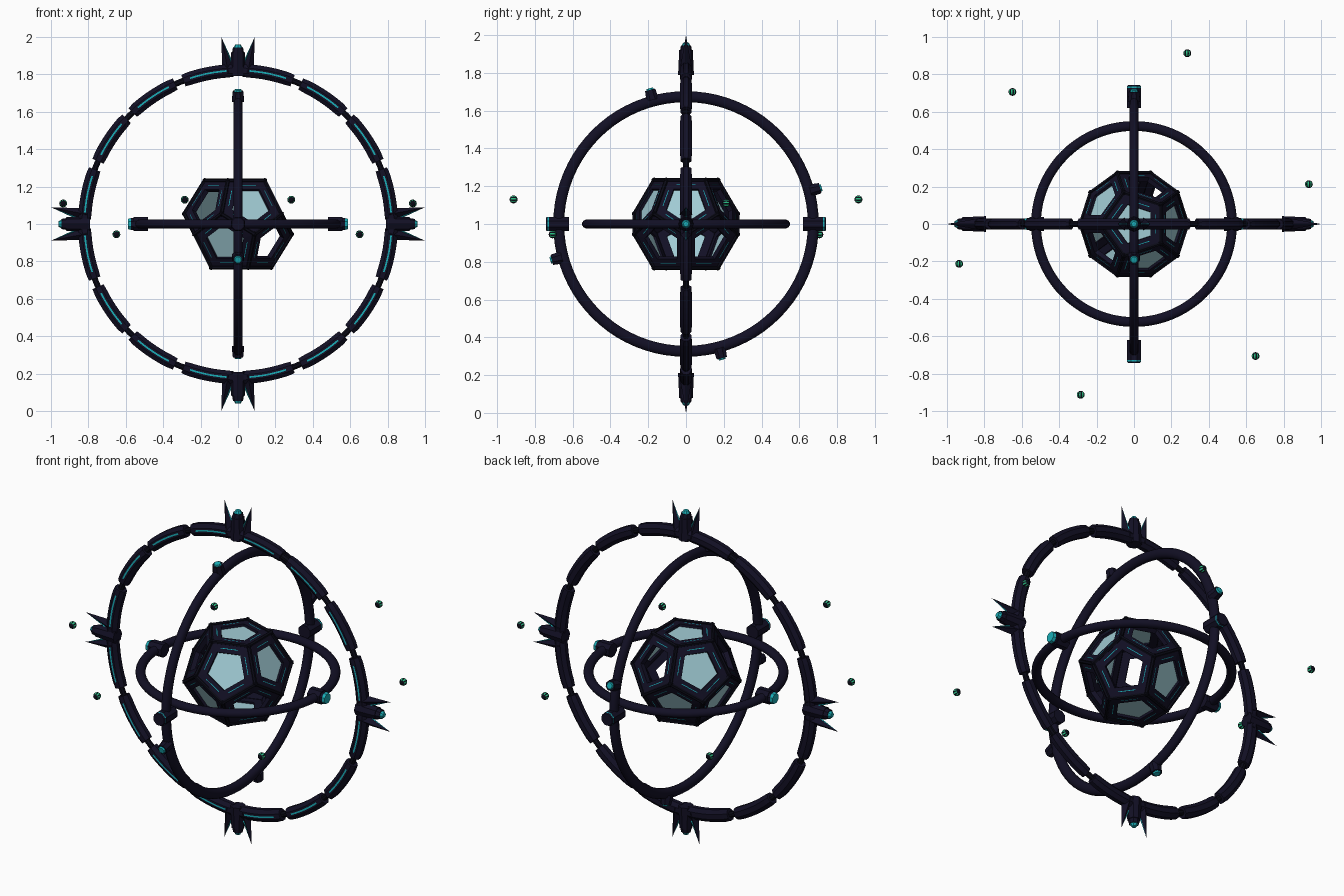
import bpy, bmesh, math
from mathutils import Matrix, Vector

if "Cube" in bpy.data.objects:
    bpy.data.objects.remove(bpy.data.objects["Cube"])

def material(name, rgb):
    m = bpy.data.materials.new(name)
    m.diffuse_color = (*rgb, 1)
    m.use_nodes = True
    m.node_tree.nodes["Principled BSDF"].inputs["Base Color"].default_value = m.diffuse_color
    return m

NAVY = material("dark navy", (0.006, 0.005, 0.018))
BLACK = material("near black", (0.003, 0.003, 0.008))
TEAL = material("glowing teal", (0.01, 0.42, 0.47))
GLASS = material("pale glass", (0.36, 0.61, 0.67))
GREEN = material("bright green", (0.02, 0.52, 0.22))

CENTRE = Matrix.Translation((0, 0, 1))
TO_XZ = Matrix.Rotation(math.pi / 2, 4, 'X')
TO_YZ = Matrix(((0, 0, 1, 0), (1, 0, 0, 0), (0, 1, 0, 0), (0, 0, 0, 1)))

def finish(name, bm, mats, matrix=Matrix(), smooth=False):
    bmesh.ops.recalc_face_normals(bm, faces=bm.faces)
    bm.transform(CENTRE @ matrix)
    me = bpy.data.meshes.new(name)
    bm.to_mesh(me)
    bm.free()
    for m in mats:
        me.materials.append(m)
    ob = bpy.data.objects.new(name, me)
    bpy.context.collection.objects.link(ob)
    if smooth:
        bpy.ops.object.select_all(action='DESELECT')
        ob.select_set(True)
        bpy.context.view_layer.objects.active = ob
        bpy.ops.object.shade_smooth_by_angle(angle=math.radians(35))
    return ob

def sweep(bm, R, ra, rz, a0, a1, steps, sides, taper=1.0):
    """Tube bent round the local z axis; closed when it spans a full turn."""
    closed = abs(a1 - a0) > 359.9
    rings = []
    for i in range(steps if closed else steps + 1):
        a = math.radians(a0 + (a1 - a0) * i / steps)
        k = taper if not closed and i in (0, steps) else 1.0
        ring = []
        for j in range(sides):
            t = 2 * math.pi * (j + 0.5) / sides
            r = R + ra * k * math.cos(t)
            ring.append(bm.verts.new((r * math.cos(a), r * math.sin(a), rz * k * math.sin(t))))
        rings.append(ring)
    for i in range(steps):
        p, q = rings[i], rings[(i + 1) % len(rings)]
        for j in range(sides):
            n = (j + 1) % sides
            bm.faces.new((p[j], p[n], q[n], q[j]))
    if not closed:
        bm.faces.new(rings[0])
        bm.faces.new(rings[-1])

def rod(bm, p, q, r0, r1, sides, mat=0, spin=0.0):
    """Tapered rod from p to q."""
    p, q = Vector(p), Vector(q)
    d = q - p
    m = Matrix.Translation((p + q) / 2) @ d.to_track_quat('Z', 'Y').to_matrix().to_4x4() @ Matrix.Rotation(spin, 4, 'Z')
    v = bmesh.ops.create_cone(bm, cap_ends=True, segments=sides, radius1=r0, radius2=r1,
                              depth=d.length, matrix=m)["verts"]
    for f in {f for x in v for f in x.link_faces}:
        f.material_index = mat

# Outer ring: thin core, sixteen armour segments, front light strips
bm = bmesh.new()
sweep(bm, 0.82, 0.017, 0.017, 0, 360, 96, 8)
finish("outer_ring_core", bm, [BLACK], TO_XZ, True)
bm, lights = bmesh.new(), bmesh.new()
for k in range(16):
    a = 11.25 + 22.5 * k
    sweep(bm, 0.82, 0.038, 0.033, a - 9.6, a + 9.6, 8, 8, 0.92)
    edge = [[lights.verts.new((r * math.cos(t), r * math.sin(t), 0.0325))
             for t in (math.radians(a - 7 + 14 * i / 6) for i in range(7))] for r in (0.816, 0.825)]
    for i in range(6):
        lights.faces.new((edge[0][i], edge[1][i], edge[1][i + 1], edge[0][i + 1]))
finish("outer_ring_segments", bm, [NAVY], TO_XZ)
finish("outer_ring_lights", lights, [TEAL], TO_XZ)

# Spires at the four points of the outer ring
for k in range(4):
    bm = bmesh.new()
    rod(bm, (0, 0, 0.79), (0, 0, 0.92), 0.042, 0.036, 8)
    rod(bm, (0, 0, 0.92), (0, 0, 0.945), 0.031, 0.027, 8)
    rod(bm, (0, 0, 0.945), (0, 0, 0.96), 0.023, 0.014, 8, 1)
    for s in (-1, 1):
        rod(bm, (s * 0.052, 0, 0.81), (s * 0.088, 0, 1.0), 0.034, 0.0, 4)
        rod(bm, (s * 0.026, 0, 0.85), (s * 0.086, 0, 0.99), 0.005, 0.001, 4, 1)
    finish("spire_%d" % (k + 1), bm, [NAVY, TEAL], Matrix.Rotation(k * math.pi / 2, 4, 'Y'))

# Middle and inner rings
bm = bmesh.new()
sweep(bm, 0.674, 0.03, 0.025, 0, 360, 80, 12)
finish("middle_ring", bm, [NAVY], TO_YZ, True)
bm = bmesh.new()
sweep(bm, 0.524, 0.027, 0.024, 0, 360, 80, 12)
finish("inner_ring", bm, [NAVY], Matrix(), True)

# Small nodes on the middle ring
for k in range(4):
    bm = bmesh.new()
    rod(bm, (0.68, 0, 0), (0.735, 0, 0), 0.036, 0.03, 8, 0, math.pi / 8)
    rod(bm, (0.735, 0, 0), (0.744, 0, 0), 0.022, 0.018, 8, 1, math.pi / 8)
    finish("ring_node_%d" % (k + 1), bm, [NAVY, TEAL],
           TO_YZ @ Matrix.Rotation(math.radians(15 + 90 * k), 4, 'Z'))

# Pivot housings: front and back on the middle ring, left and right on the inner ring
for s, side in ((-1, "a"), (1, "b")):
    bm = bmesh.new()
    rod(bm, (0, s * 0.62, 0), (0, s * 0.726, 0), 0.041, 0.041, 8, 0, math.pi / 8)
    rod(bm, (0, s * 0.726, 0), (0, s * 0.734, 0), 0.0405, 0.0405, 8, 1, math.pi / 8)
    rod(bm, (0, s * 0.734, 0), (0, s * 0.742, 0), 0.041, 0.036, 8, 0, math.pi / 8)
    finish("middle_pivot_" + side, bm, [NAVY, TEAL])
    bm = bmesh.new()
    rod(bm, (s * 0.48, 0, 0), (s * 0.558, 0, 0), 0.041, 0.041, 8, 0, math.pi / 8)
    rod(bm, (s * 0.558, 0, 0), (s * 0.572, 0, 0), 0.034, 0.034, 8, 0, math.pi / 8)
    rod(bm, (s * 0.572, 0, 0), (s * 0.588, 0, 0), 0.034, 0.03, 8, 1, math.pi / 8)
    finish("inner_pivot_" + side, bm, [NAVY, TEAL])

# Core cage: dodecahedron resting on a face
R = 0.292
def around(radius, z, start):
    return [Vector((radius * math.cos(math.radians(start + 72 * i)),
                    radius * math.sin(math.radians(start + 72 * i)), z)) for i in range(5)]
corners = (around(0.607 * R, 0.795 * R, 180) + around(0.982 * R, 0.188 * R, 180)
           + around(0.982 * R, -0.188 * R, 0) + around(0.607 * R, -0.795 * R, 0))
normals = [(Vector((0, 0, 1)), True), (Vector((0, 0, -1)), True)]
for z, start, open_faces in ((0.447, 0, (72, 216)), (-0.447, 36, (36, 324))):
    for i in range(5):
        a = start + 72 * i
        t = math.radians(a)
        normals.append((Vector((0.894 * math.cos(t), 0.894 * math.sin(t), z)), a not in open_faces))

frame, glass, strips = bmesh.new(), bmesh.new(), bmesh.new()
for n, glazed in normals:
    pts = sorted(corners, key=lambda v: -v.dot(n))[:5]
    c = sum(pts, Vector()) / 5
    u = (pts[0] - c).normalized()
    w = n.cross(u)
    pts.sort(key=lambda v: math.atan2((v - c).dot(w), (v - c).dot(u)))
    def loop(bm, scale, depth):
        return [bm.verts.new(c + (p - c) * scale + n * depth) for p in pts]
    rings = [loop(frame, 1, 0), loop(frame, 0.62, 0.004), loop(frame, 0.60, -0.022), loop(frame, 0.9, -0.022)]
    for a, b in zip(rings, rings[1:]):
        for i in range(5):
            j = (i + 1) % 5
            frame.faces.new((a[i], a[j], b[j], b[i]))
    if glazed:
        glass.faces.new(loop(glass, 0.62, -0.01))
    # thin light strip along each side of the face
    for i in range(5):
        a, b = pts[i] - c, pts[(i + 1) % 5] - c
        quad = [a.lerp(b, 0.2) * 0.8, a.lerp(b, 0.8) * 0.8, a.lerp(b, 0.8) * 0.775, a.lerp(b, 0.2) * 0.775]
        strips.faces.new([strips.verts.new(c + q + n * 0.0045) for q in quad])
finish("core_frame", frame, [NAVY])
finish("core_glass", glass, [GLASS])
finish("core_lights", strips, [TEAL])

# Beams along the edges and balls on the corners
bm = bmesh.new()
side = 0.7136 * R
for i, p in enumerate(corners):
    bmesh.ops.create_icosphere(bm, subdivisions=1, radius=0.015, matrix=Matrix.Translation(p))
    for q in corners[i + 1:]:
        if (p - q).length < side * 1.1:
            rod(bm, p, q, 0.011, 0.011, 6)
finish("core_edges", bm, [BLACK])

# Six floating drones: green balls with dark ribs running front to back
spots = [(0.285, 0.913, 0.13), (0.935, 0.213, 0.11), (0.65, -0.706, -0.055)]
spots += [(-x, -y, z) for x, y, z in spots]
for k, spot in enumerate(spots):
    bm = bmesh.new()
    bmesh.ops.create_uvsphere(bm, u_segments=16, v_segments=8, radius=0.021)
    for f in bm.faces:
        m = f.calc_center_median()
        sector = int((math.atan2(m.y, m.x) + math.pi) / (math.pi / 8))
        f.material_index = 1 if sector % 2 or abs(m.z) > 0.017 else 0
    finish("drone_%d" % (k + 1), bm, [GREEN, BLACK], Matrix.Translation(spot) @ TO_XZ)
